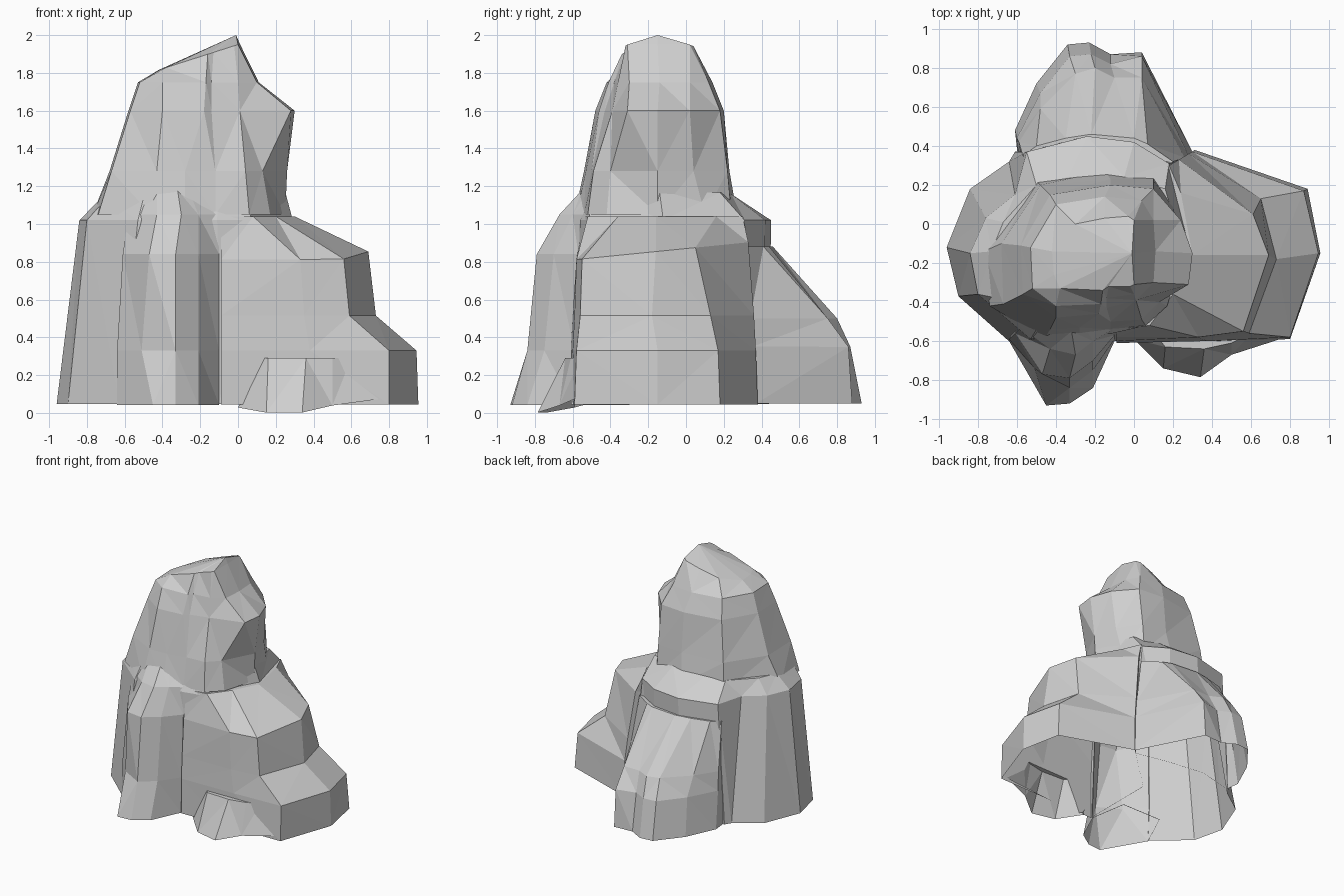
import bpy
import bmesh

cube = bpy.data.objects.get("Cube")
if cube:
    bpy.data.objects.remove(cube, do_unlink=True)

# Single stone colour
stone = bpy.data.materials.new("pale_grey_stone")
stone.use_nodes = True
stone_colour = (0.62, 0.62, 0.62, 1.0)
stone.diffuse_color = stone_colour
stone.node_tree.nodes["Principled BSDF"].inputs["Base Color"].default_value = stone_colour


def loft(name, levels, apex=None):
    """Stack outlines (in hundredths) of equal point count into a faceted solid.
    Each level is (height, tilt along x, tilt along y, outline)."""
    bm = bmesh.new()
    rings = []
    for height, tilt_x, tilt_y, outline in levels:
        ring = []
        for x, y in outline:
            z = height + tilt_x * x + tilt_y * y
            ring.append(bm.verts.new((x / 100, y / 100, z / 100)))
        rings.append(ring)
    count = len(rings[0])
    for lower, upper in zip(rings, rings[1:]):
        for i in range(count):
            j = (i + 1) % count
            bm.faces.new((lower[i], lower[j], upper[j], upper[i]))
    bm.faces.new(list(reversed(rings[0])))
    if apex:
        tip = bm.verts.new([value / 100 for value in apex])
        for i in range(count):
            bm.faces.new((rings[-1][i], rings[-1][(i + 1) % count], tip))
    else:
        bm.faces.new(rings[-1])
    bmesh.ops.triangulate(bm, faces=bm.faces[:])
    bmesh.ops.recalc_face_normals(bm, faces=bm.faces[:])
    mesh = bpy.data.meshes.new(name)
    bm.to_mesh(mesh)
    bm.free()
    mesh.materials.append(stone)
    part = bpy.data.objects.new(name, mesh)
    bpy.context.collection.objects.link(part)
    return part


# Broad central body with a sloping shoulder and a notch at the back corner
main_mass = loft("rock_outcrop", [
    (4.7, 0, 0, [(-10, -60), (28, -58), (45, -10), (28, 34), (0, 40), (-30, 44), (-61, 37),
                 (-64, 32), (-84, 18), (-96, -12), (-90, -37), (-63, -61)]),
    (102, 0, 0, [(-11, -56), (7, -52), (29, -12), (18, 31), (0, 42), (-24, 45), (-55, 37),
                 (-61, 15), (-76, 3), (-84, -15), (-80, -36), (-53, -59)]),
    (116, .04, 0, [(-11, -49), (5, -47), (25, -14), (16, 18), (-5, 24), (-34, 24), (-50, 20),
                   (-57, 12), (-67, 1), (-73, -14), (-70, -38), (-50, -54)]),
])

# Two stepped terraces on the side
terraces = loft("side_terraces", [
    (4.4, 0, 0, [(-9, -61), (33, -60), (80, -59), (95.5, -15), (89, 18), (31, 38), (-9, 0)]),
    (33, 0, 0, [(-9, -61), (38, -60), (80, -58), (94.5, -15), (87, 17), (30, 37), (-9, 0)]),
    (51.5, 0, 0, [(-9, -60), (35, -59), (59, -56), (73, -18), (65, 13), (28, 36), (-9, 0)]),
    (87, 0, .1, [(-9, -58), (33, -58), (56, -55), (69, -16), (61, 5), (23, 33), (-9, 0)]),
    (104, 0, 0, [(-9, -54), (8, -52), (20, -36), (30, -16), (24, 16), (18, 30), (-9, 0)]),
])

# Sloping spur behind
back_spur = loft("back_spur", [
    (4.9, 0, 0, [(30, 37), (4, 88), (-12, 87), (-23, 93), (-34, 92), (-50, 72),
                 (-61, 48), (-58, 20), (10, 20)]),
    (35, 0, 0, [(28, 35), (4, 86), (-12, 82), (-22, 87), (-33, 86), (-48, 67),
                (-60, 44), (-56, 20), (10, 20)]),
    (50, 0, 0, [(26, 34), (4, 75), (-10, 75), (-20, 80), (-30, 77), (-48, 59),
                (-59, 42), (-54, 20), (10, 20)]),
    (88, 0, 0, [(20, 32), (7, 41), (0, 44), (-22, 46), (-35, 44), (-50, 40),
                (-57, 35), (-50, 20), (10, 20)]),
])

# Tall buttress at the front
front_buttress = loft("front_buttress", [
    (4.2, 0, 0, [(-10, -60), (-21, -84), (-33, -92), (-45, -93), (-64, -60), (-50, -30), (-15, -30)]),
    (33, 0, 0, [(-10, -59), (-21, -75), (-33, -84), (-51, -74), (-64, -59), (-50, -30), (-15, -30)]),
    (84, 0, 0, [(-10, -57), (-21, -70), (-33, -79), (-47, -77), (-61, -56), (-50, -30), (-15, -30)]),
    (105, 0, 0, [(-11, -54), (-21, -60), (-30, -67), (-43, -64), (-58, -53), (-50, -30), (-15, -30)]),
    (118, 0, 0, [(-17, -46), (-26, -52), (-32, -55), (-43, -55), (-54, -46), (-48, -30), (-18, -30)]),
])

# Low foot spilling forward
front_foot = loft("front_foot", [
    (17, .06, .24, [(0, -59), (15, -74), (34, -78.5), (50, -67), (78, -58), (5, -50)]),
    (29, 0, 0, [(13, -59), (16, -63), (36, -64), (50, -61), (60, -56), (10, -50)]),
])

# Leaning summit with an overhang and a slanted top
summit = loft("summit", [
    (105, 0, 0, [(-12, -54), (6, -52), (17, -42), (25, -15), (20, 10), (10, 24),
                 (-15, 27), (-50, 22), (-77, -14), (-74, -42), (-46, -59), (-28, -58)]),
    (128, 0, 0, [(-12, -50), (4, -49), (13, -40), (26, -15), (21, 4), (10, 22),
                 (-12, 23), (-48, 20), (-68, -10), (-67, -41), (-43, -54), (-28, -53)]),
    (160, 0, 0, [(-14, -43), (1, -39), (28, -31), (30, -15), (24, 2), (10, 18),
                 (-12, 20), (-43, 15), (-58, -11), (-57, -36), (-40, -48), (-18, -46)]),
    (175, 0, 0, [(-14, -38), (0, -36), (10, -30), (11, -14), (10, 2), (4, 12),
                 (-15, 14), (-40, 10), (-53, -12), (-52, -33), (-40, -42), (-17, -41)]),
    (195, .32, 0, [(-13, -32), (-2, -32), (0, -31), (1, -15), (0, 2), (-3, 4),
                   (-15, 3), (-30, 0), (-42, -14), (-41, -26), (-38, -33), (-16, -34)]),
], apex=(-1, -15, 200))

# Fuse the parts into one skin
bpy.context.view_layer.objects.active = main_mass
for part in (terraces, back_spur, front_buttress, front_foot, summit):
    fuse = main_mass.modifiers.new("fuse", "BOOLEAN")
    fuse.operation = "UNION"
    fuse.solver = "EXACT"
    fuse.object = part
    bpy.ops.object.modifier_apply(modifier=fuse.name)
    bpy.data.objects.remove(part, do_unlink=True)

# Leave the underside open and keep every facet flat
bm = bmesh.new()
bm.from_mesh(main_mass.data)
bm.normal_update()
underside = [f for f in bm.faces
             if f.normal.z < -0.6 and f.calc_center_median().z < 0.1]
bmesh.ops.delete(bm, geom=underside, context="FACES")
bmesh.ops.remove_doubles(bm, verts=bm.verts[:], dist=0.001)
for face in bm.faces:
    face.smooth = False
    face.material_index = 0
bm.to_mesh(main_mass.data)
bm.free()
